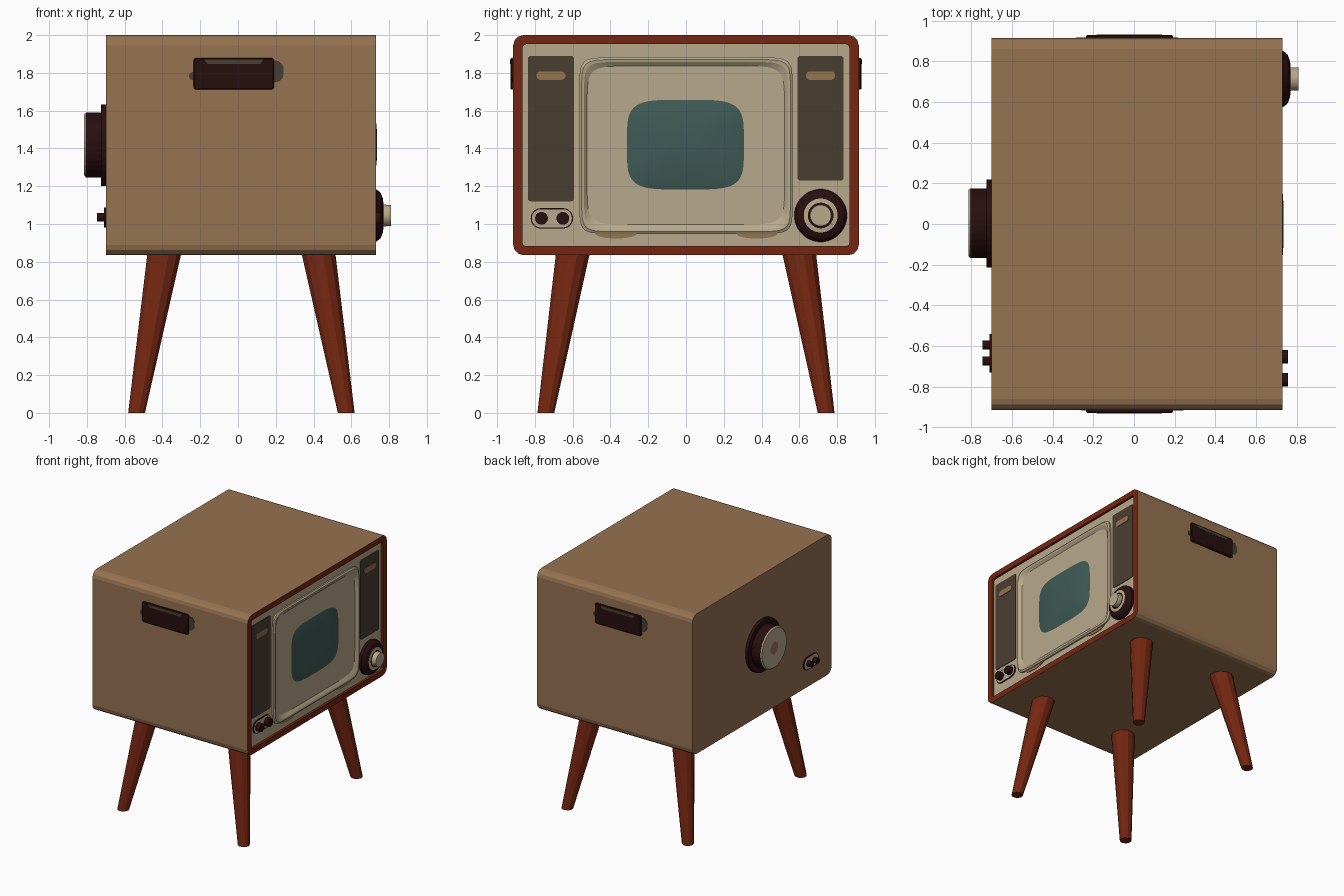
import bpy, bmesh, math

if "Cube" in bpy.data.objects:
    bpy.data.objects.remove(bpy.data.objects["Cube"])


def material(name, r, g, b):
    m = bpy.data.materials.new(name)
    lin = [((c / 255 + 0.055) / 1.055) ** 2.4 for c in (r, g, b)]
    m.diffuse_color = (*lin, 1)
    m.use_nodes = True
    m.node_tree.nodes["Principled BSDF"].inputs["Base Color"].default_value = m.diffuse_color
    return m


TAN = material("tan wood", 150, 115, 81)
RED = material("red brown wood", 116, 38, 17)
CREAM = material("cream", 184, 169, 139)
TEAL = material("teal glass", 63, 90, 85)
DARK = material("dark plastic", 40, 14, 15)
GRILLE = material("grille brown", 74, 62, 49)


def oval(cu, cv, ru, rv=None, n=2.0, count=24):
    """Superellipse outline; n=2 is a plain ellipse."""
    rv = rv or ru
    pts = []
    for i in range(count):
        a = 2 * math.pi * (i + 0.5) / count
        c, s = math.cos(a), math.sin(a)
        pts.append((cu + math.copysign(abs(c) ** (2 / n), c) * ru,
                    cv + math.copysign(abs(s) ** (2 / n), s) * rv))
    return pts


def rounded(cu, cv, hu, hv, r, seg=3):
    """Rectangle outline with rounded corners."""
    pts = []
    for k, (su, sv) in enumerate(((1, 1), (-1, 1), (-1, -1), (1, -1))):
        for i in range(seg + 1):
            a = math.pi / 2 * (k + i / seg)
            pts.append((cu + su * (hu - r) + r * math.cos(a),
                        cv + sv * (hv - r) + r * math.sin(a)))
    return pts


def loft(name, loops, mats, axis="x", smooth=False):
    """Skin (depth, outline) loops; mats = one, or [start cap, bands..., end cap]."""
    if not isinstance(mats, list):
        mats = [mats] * (len(loops) + 1)
    slots = list(dict.fromkeys(mats))
    place = {"x": lambda d, u, v: (d, u, v),
             "y": lambda d, u, v: (u, d, v),
             "z": lambda d, u, v: (u, v, d)}[axis]
    bm = bmesh.new()
    rings = [[bm.verts.new(place(d, u, v)) for u, v in pts] for d, pts in loops]
    bm.faces.new(rings[0][::-1]).material_index = slots.index(mats[0])
    bm.faces.new(rings[-1]).material_index = slots.index(mats[-1])
    n = len(rings[0])
    for a, b, m in zip(rings, rings[1:], mats[1:-1]):
        for i in range(n):
            j = (i + 1) % n
            bm.faces.new((a[i], a[j], b[j], b[i])).material_index = slots.index(m)
    bmesh.ops.recalc_face_normals(bm, faces=bm.faces)
    me = bpy.data.meshes.new(name)
    bm.to_mesh(me)
    bm.free()
    for m in slots:
        me.materials.append(m)
    ob = bpy.data.objects.new(name, me)
    bpy.context.collection.objects.link(ob)
    if smooth:
        bpy.ops.object.select_all(action="DESELECT")
        ob.select_set(True)
        bpy.context.view_layer.objects.active = ob
        bpy.ops.object.shade_smooth_by_angle(angle=math.radians(30))
    return ob


def plate(name, d0, d1, pts, mat, axis="x"):
    return loft(name, [(d0, pts), (d1, pts)], mat, axis)


# Cabinet: tan shell, red front rim, recessed cream panel
CZ = 1.4175
outer = rounded(0, CZ, 0.915, 0.5825, 0.055)
inner = rounded(0, CZ, 0.865, 0.535, 0.02)
loft("cabinet", [(-0.70, outer), (0.73, outer), (0.73, inner), (0.71, inner)],
     [TAN, TAN, RED, RED, CREAM])

# Screen bezel: raised lip, funnel inwards, dark gasket at the bottom
loft("screen_bezel", [
    (0.70, oval(0, 1.415, 0.565, 0.468, 14, 48)),
    (0.722, oval(0, 1.415, 0.565, 0.468, 14, 48)),
    (0.73, oval(0, 1.415, 0.553, 0.456, 14, 48)),
    (0.727, oval(0, 1.415, 0.54, 0.443, 13, 48)),
    (0.675, oval(-0.003, 1.42, 0.487, 0.374, 6.5, 48)),
    (0.665, oval(-0.003, 1.42, 0.485, 0.372, 6.5, 48))],
    [CREAM, CREAM, CREAM, CREAM, CREAM, DARK, DARK])

# Bulging screen glass
loft("screen_glass", [
    (0.66 + 0.077 * (1 - s ** 2.4),
     oval(-0.003, 1.42, 0.484 * s, 0.371 * s, 5 - 1.5 * (1 - s), 48))
    for s in (1, 0.97, 0.9, 0.78, 0.6, 0.4, 0.2)], TEAL, smooth=True)

# Speaker grilles with slots, and small tabs under the bezel
for side, y, z, hz, sy in (("left", -0.715, 1.505, 0.385, -0.715),
                           ("right", 0.712, 1.56, 0.33, 0.712)):
    plate(side + "_speaker_grille", 0.705, 0.716,
          rounded(y, z, 0.122, hz, 0.015), GRILLE)
    plate(side + "_grille_slot", 0.712, 0.720,
          rounded(sy, 1.785, 0.077, 0.023, 0.022), TAN)
for side, y in (("left", -0.37), ("right", 0.375)):
    plate(side + "_bezel_tab", 0.706, 0.715, oval(y, 0.95, 0.11, 0.027), TAN)

# Small control knobs on a pill plate
pill = rounded(-0.71, 1.03, 0.112, 0.054, 0.053, 6)
rim = rounded(-0.71, 1.03, 0.106, 0.048, 0.047, 6)
loft("knob_plate", [(0.70, pill), (0.72, pill), (0.72, rim)],
     [DARK, DARK, DARK, CREAM])
for i, y in enumerate((-0.765, -0.652)):
    plate(f"control_knob_{i + 1}", 0.71, 0.757, oval(y, 1.03, 0.034, count=16), DARK)

# Tuning dial
profile = ((0.70, 0.14), (0.733, 0.139), (0.755, 0.122), (0.767, 0.09),
           (0.77, 0.068), (0.77, 0.058), (0.81, 0.056))
loft("tuning_dial", [(x, oval(0.713, 1.045, r, count=32)) for x, r in profile],
     [DARK, DARK, DARK, DARK, CREAM, DARK, CREAM, CREAM])

# Side handles, turned half a circle from one side to the other
for side, s in (("near", -1), ("far", 1)):
    cx = -0.022
    box = rounded(cx, 1.795, 0.213, 0.084, 0.015)
    face = rounded(cx, 1.795, 0.207, 0.078, 0.012)
    loft(side + "_handle", [(s * 0.90, box), (s * 0.925, box), (s * 0.93, face)],
         DARK, "y")
    plate(side + "_handle_recess", s * 0.91, s * 0.918,
          rounded(cx - s * 0.202, 1.808, 0.062, 0.058, 0.045), GRILLE, "y")
    plate(side + "_handle_pin", s * 0.91, s * 0.918,
          oval(cx + s * 0.216, 1.783, 0.022, count=12), GRILLE, "y")
    plate(side + "_handle_shade", s * 0.925, s * 0.9315,
          [(cx - 0.16, 1.872), (cx + 0.16, 1.872),
           (cx + 0.14, 1.848), (cx - 0.14, 1.848)], GRILLE, "y")

# Rear tube housing: flange, drum, cream cap with tan centre
profile = ((-0.69, 0.217), (-0.725, 0.217), (-0.725, 0.172), (-0.805, 0.172),
           (-0.815, 0.162), (-0.815, 0.05))
loft("rear_tube_housing", [(x, oval(0.003, 1.418, r, count=32)) for x, r in profile],
     [DARK, DARK, DARK, DARK, CREAM, CREAM, TAN])

# Rear socket plate with two plugs
pill = rounded(-0.635, 1.035, 0.095, 0.053, 0.05, 6)
rim = rounded(-0.635, 1.035, 0.089, 0.047, 0.045, 6)
loft("rear_socket_plate", [(-0.69, pill), (-0.71, pill), (-0.71, rim)],
     [DARK, DARK, DARK, CREAM])
for i, y in enumerate((-0.595, -0.673)):
    plate(f"rear_plug_{i + 1}", -0.70, -0.746, oval(y, 1.035, 0.023, count=16), DARK)

# Splayed tapered legs
for sx, xn in ((-1, "rear"), (1, "front")):
    for sy, yn in ((-1, "left"), (1, "right")):
        loft(f"{xn}_{yn}_leg", [
            (0, oval(0.018 + sx * 0.555, sy * 0.742, 0.046, count=12)),
            (0.85, oval(0.018 + sx * 0.407, sy * 0.598, 0.093, count=12))],
            RED, "z")
